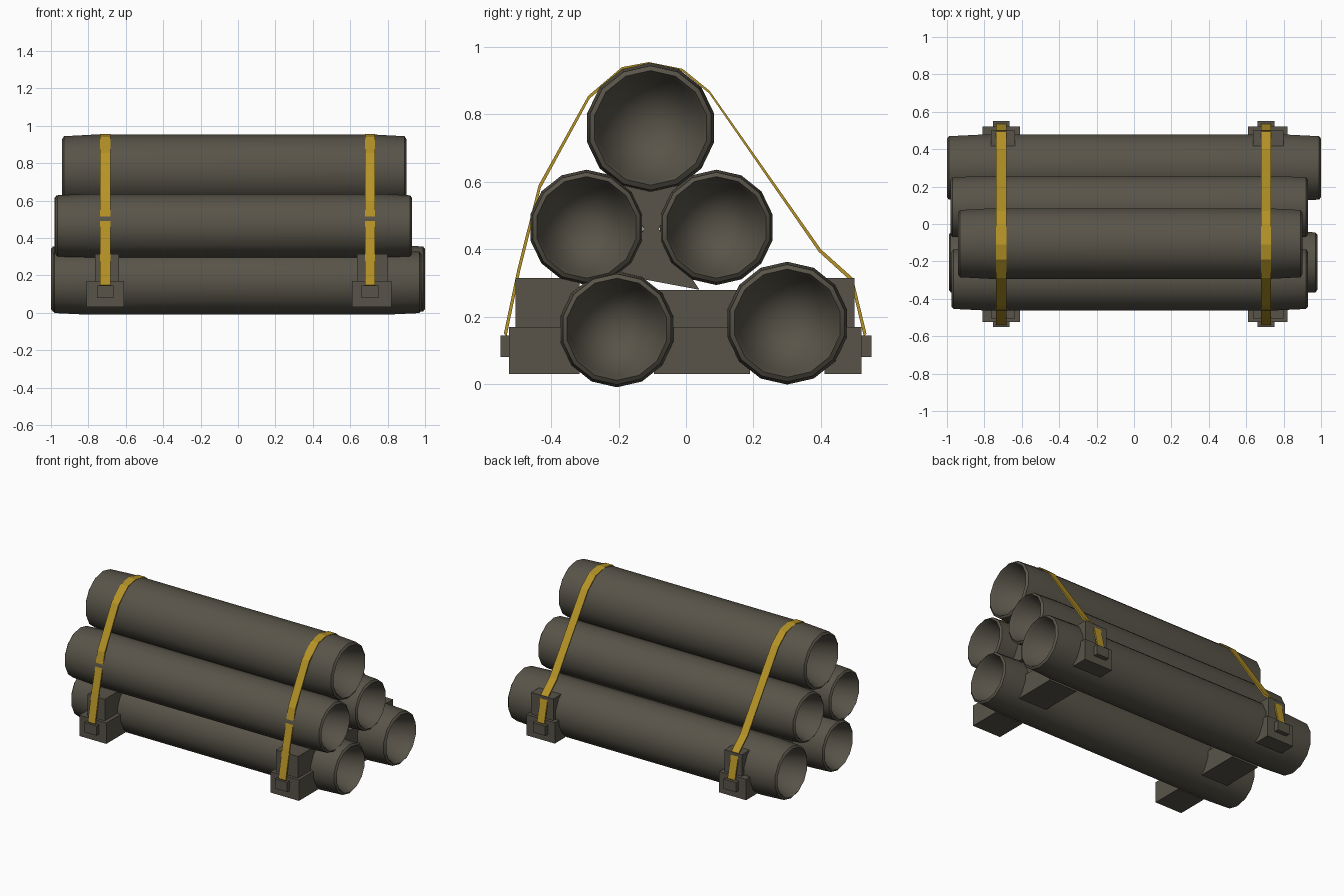
import bpy, bmesh, math

if "Cube" in bpy.data.objects:
    bpy.data.objects.remove(bpy.data.objects["Cube"])


def make_mat(name, col):
    m = bpy.data.materials.new(name)
    m.diffuse_color = (*col, 1)
    m.use_nodes = True
    m.node_tree.nodes["Principled BSDF"].inputs["Base Color"].default_value = m.diffuse_color
    return m


STEEL = make_mat("dark grey brown", (0.098, 0.088, 0.066))
YELLOW = make_mat("strap yellow", (0.46, 0.29, 0.02))


def finish(bm, name, mat, smooth=None):
    bmesh.ops.recalc_face_normals(bm, faces=bm.faces)
    me = bpy.data.meshes.new(name)
    bm.to_mesh(me)
    bm.free()
    me.materials.append(mat)
    ob = bpy.data.objects.new(name, me)
    bpy.context.collection.objects.link(ob)
    if smooth:
        bpy.ops.object.select_all(action='DESELECT')
        ob.select_set(True)
        bpy.context.view_layer.objects.active = ob
        bpy.ops.object.shade_smooth_by_angle(angle=math.radians(smooth))
    return ob


def pipe(name, y, z, r, x0, x1, n=14):
    """Pipe along x with thick chamfered rims and tapering hollow ends."""
    prof = [(x0 + 0.5, 0), (x0 + 0.02, 0.82 * r), (x0, 0.88 * r), (x0 + 0.01, 0.955 * r), (x0 + 0.17, r),
            (x1 - 0.17, r), (x1 - 0.01, 0.955 * r), (x1, 0.88 * r), (x1 - 0.02, 0.82 * r), (x1 - 0.5, 0)]
    bm = bmesh.new()
    rings = []
    for x, rad in prof:
        if rad == 0:
            rings.append([bm.verts.new((x, y, z))] * n)
        else:
            rings.append([bm.verts.new((x, y + rad * math.cos(2 * math.pi * (i + 0.5) / n),
                                        z + rad * math.sin(2 * math.pi * (i + 0.5) / n))) for i in range(n)])
    for a, b in zip(rings, rings[1:]):
        for i in range(n):
            j = (i + 1) % n
            bm.faces.new(list(dict.fromkeys((a[i], a[j], b[j], b[i]))))
    finish(bm, name, STEEL, 35)


def prism(name, pts, x0, x1, mat=STEEL):
    """Extrude a y-z outline along x."""
    bm = bmesh.new()
    a = [bm.verts.new((x0, y, z)) for y, z in pts]
    b = [bm.verts.new((x1, y, z)) for y, z in pts]
    bm.faces.new(a)
    bm.faces.new(b[::-1])
    for i in range(len(pts)):
        j = (i + 1) % len(pts)
        bm.faces.new((a[i], b[i], b[j], a[j]))
    return finish(bm, name, mat)


def box(name, x0, x1, y0, y1, z0, z1):
    prism(name, [(y0, z0), (y1, z0), (y1, z1), (y0, z1)], x0, x1)


# five stacked pipes
pipe("bottom_front_pipe", -0.205, 0.163, 0.172, -0.99, 0.98)
pipe("bottom_back_pipe", 0.300, 0.181, 0.182, -1.00, 1.00)
pipe("middle_front_pipe", -0.295, 0.465, 0.171, -0.975, 0.93)
pipe("middle_back_pipe", 0.090, 0.465, 0.171, -0.98, 0.93)
pipe("top_pipe", -0.105, 0.760, 0.193, -0.94, 0.90)

strap_path = [(-0.54, 0.15), (-0.50, 0.34), (-0.437, 0.59), (-0.29, 0.855), (-0.19, 0.94), (-0.11, 0.955),
              (-0.01, 0.935), (0.07, 0.87), (0.40, 0.40), (0.495, 0.315), (0.535, 0.15)]

for side, s, xa, xb, ua, ub in (("left", -0.71, -0.81, -0.61, -0.765, -0.635),
                                ("right", 0.705, 0.61, 0.82, 0.635, 0.80)):
    # cross timbers, interrupted where the pipes pass through
    for part, y0, y1 in (("front", -0.525, -0.315), ("centre", -0.095, 0.19), ("back", 0.41, 0.52)):
        box(f"{side}_lower_timber_{part}", xa, xb, y0, y1, 0.03, 0.17)
        inset = 0.02 if part != "centre" else 0
        box(f"{side}_upper_timber_{part}", ua, ub, y0 + (inset if part == "front" else 0),
            y1 - (inset if part == "back" else 0), 0.17, 0.28 if part == "centre" else 0.315)
    # wedges filling the gaps between pipes
    prism(f"{side}_upper_wedge", [(-0.125, 0.46), (-0.08, 0.46), (-0.02, 0.60), (-0.19, 0.60)], ua, ub)
    prism(f"{side}_lower_wedge", [(-0.125, 0.46), (-0.08, 0.46), (0.04, 0.28), (-0.2, 0.325)], ua, ub)
    # strap anchors on the timber ends
    for part, y0, y1 in (("front", -0.55, -0.515), ("back", 0.51, 0.55)):
        box(f"{side}_{part}_anchor", s - 0.045, s + 0.045, y0, y1, 0.08, 0.145)
    # yellow strap: thin ribbon over the stack
    pts = strap_path + [(y * 0.985, z - 0.008) for y, z in reversed(strap_path)]
    prism(f"{side}_strap", pts, s - 0.027, s + 0.027, YELLOW)
